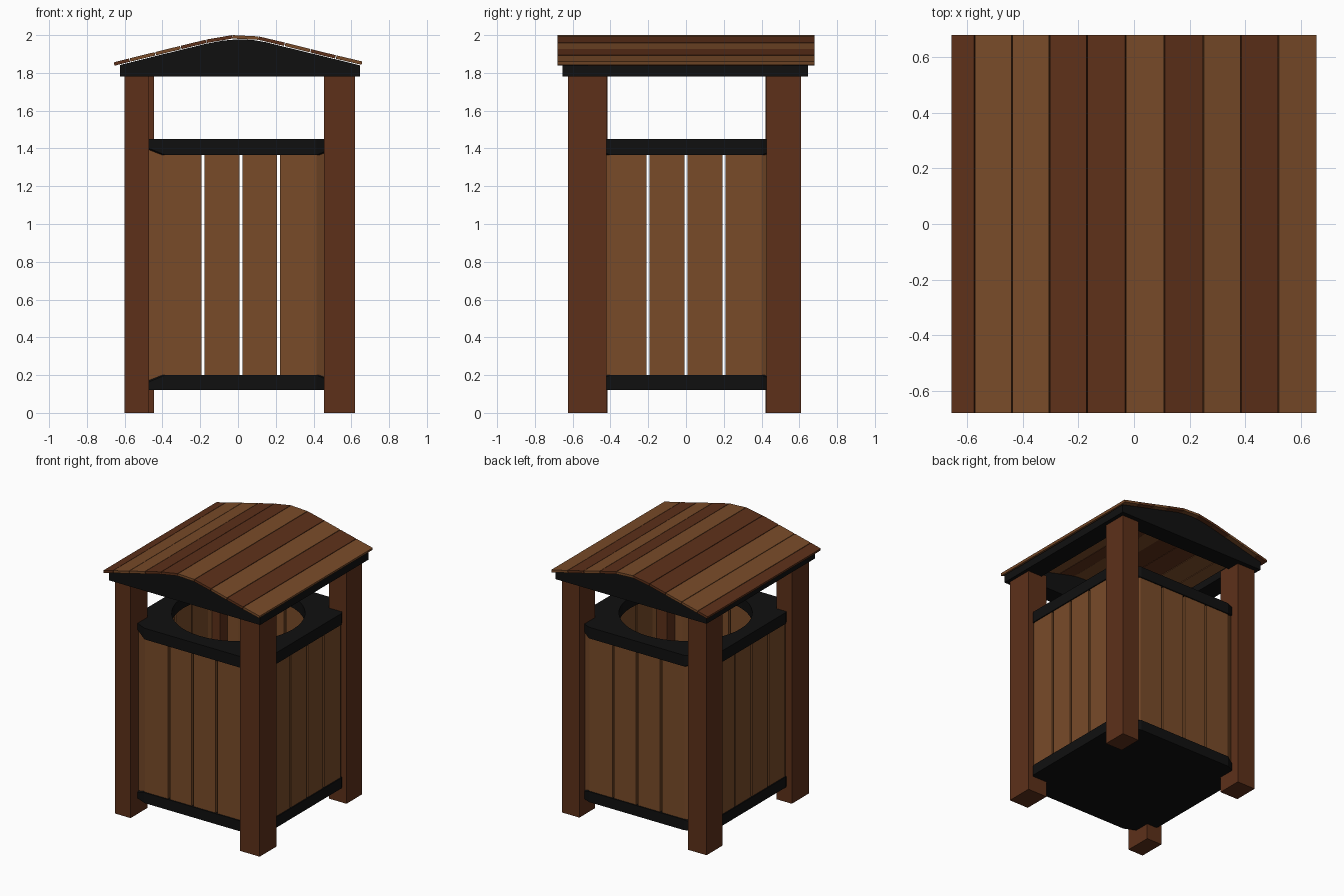
import bpy, bmesh, math
from mathutils import Vector

if "Cube" in bpy.data.objects:
    bpy.data.objects.remove(bpy.data.objects["Cube"])


def material(name, rgb):
    m = bpy.data.materials.new(name)
    m.diffuse_color = (*rgb, 1)
    m.use_nodes = True
    m.node_tree.nodes["Principled BSDF"].inputs["Base Color"].default_value = m.diffuse_color
    return m


DARK = material("dark_wood", (0.11, 0.03, 0.01))
LIGHT = material("light_wood", (0.19, 0.07, 0.022))
BLACK = material("black_metal", (0.005, 0.005, 0.005))


def make(name, verts, faces, mat):
    me = bpy.data.meshes.new(name)
    me.from_pydata(verts, [], faces)
    bm = bmesh.new()
    bm.from_mesh(me)
    bmesh.ops.recalc_face_normals(bm, faces=bm.faces)
    bm.to_mesh(me)
    bm.free()
    me.materials.append(mat)
    ob = bpy.data.objects.new(name, me)
    bpy.context.collection.objects.link(ob)
    return ob


def prism(name, a, b, mat):
    """Solid between two matching outlines."""
    n = len(a)
    sides = [(i, (i + 1) % n, (i + 1) % n + n, i + n) for i in range(n)]
    return make(name, list(a) + list(b),
                [tuple(range(n)), tuple(range(n, 2 * n))] + sides, mat)


def box(name, x0, x1, y0, y1, z0, z1, mat):
    plan = [(x0, y0), (x1, y0), (x1, y1), (x0, y1)]
    return prism(name, [(x, y, z0) for x, y in plan],
                 [(x, y, z1) for x, y in plan], mat)


# Corner posts (slightly irregular timbers)
box("front_right_post", 0.455, 0.62, -0.625, -0.42, 0, 1.80, DARK)
box("front_left_post", -0.60, -0.47, -0.62, -0.415, 0, 1.80, DARK)
box("back_right_post", 0.47, 0.615, 0.425, 0.61, 0, 1.80, DARK)
box("back_left_post", -0.60, -0.445, 0.42, 0.61, 0, 1.80, DARK)

# Bin body: base and collar are square slabs with clipped, thinner corners
CX, HALF, FLAT, CORNER = 0.015, 0.575, 0.40, 0.52


def turn(x, y, k):
    for _ in range(k):
        x, y = -y, x
    return x + CX, y


def slab(name, z_flat, z_edge, dz):
    verts = []
    for k in range(4):
        for (x, y), d in (((-FLAT, -HALF), 0), ((FLAT, -HALF), 0),
                          ((CORNER, -CORNER), dz)):
            verts.append((*turn(x, y, k), z_edge + d))
    verts += [(x, y, z_flat) for x, y, _ in verts]
    faces = [tuple(range(12, 24)), tuple(i for i in range(12) if i % 3 != 2)]
    faces += [(i, i + 1, (i + 2) % 12) for i in (1, 4, 7, 10)]
    faces += [(i, (i + 1) % 12, (i + 1) % 12 + 12, i + 12) for i in range(12)]
    return make(name, verts, faces, BLACK)


slab("base_plate", 0.12, 0.20, -0.05)
collar = slab("top_collar", 1.45, 1.365, 0.05)

# Round opening in the collar
ring = [(0.46 * math.cos(i * math.tau / 48) + 0.003, 0.46 * math.sin(i * math.tau / 48))
        for i in range(48)]
cutter = prism("opening_cutter", [(x, y, 1.2) for x, y in ring],
               [(x, y, 1.6) for x, y in ring], BLACK)
cutter.hide_render = True
mod = collar.modifiers.new("opening", 'BOOLEAN')
mod.operation, mod.solver, mod.object = 'DIFFERENCE', 'EXACT', cutter
bpy.context.view_layer.objects.active = collar
bpy.ops.object.modifier_apply(modifier=mod.name)
bpy.data.objects.remove(cutter)


# Wall boards on each side, plus two narrow ones around each corner
def wall_board(name, p, q, k):
    p, q = Vector(turn(*p, k)), Vector(turn(*q, k))
    d = (q - p).normalized()
    inward = Vector((-d.y, d.x)) * 0.025
    plan = [p, q, q + inward, p + inward]
    prism(name, [(v.x, v.y, 0.14) for v in plan],
          [(v.x, v.y, 1.425) for v in plan], LIGHT)


for k, side in enumerate(("front", "right", "back", "left")):
    y = -HALF + 0.008
    for i in range(4):
        x0, x1 = -FLAT + 0.2 * i, -FLAT + 0.2 * (i + 1)
        wall_board(f"{side}_wall_board_{i + 1}",
                   (x0 + (0.008 if i else 0), y), (x1 - (0.008 if i < 3 else 0), y), k)
    c = CORNER - 0.008
    wall_board(f"{side}_corner_board_a", (FLAT, y), (c, -c), k)
    wall_board(f"{side}_corner_board_b", (c, -c), (-y, -FLAT), k)

# Curved roof boards
ROOF = [(-.66, 1.855), (-.575, 1.877), (-.44, 1.91), (-.305, 1.943), (-.17, 1.976),
        (-.03, 2.0), (.11, 1.993), (.25, 1.96), (.385, 1.926), (.52, 1.893), (.66, 1.86)]
for i, tone in enumerate("DLLDDLDLDL"):
    a, b = Vector(ROOF[i]), Vector(ROOF[i + 1])
    d = (b - a).normalized()
    a, b = a + d * 0.002, b - d * 0.002
    down = Vector((d.y, -d.x)) * 0.018
    prof = [a, b, b + down, a + down]
    prism(f"roof_board_{i + 1}", [(v.x, -0.68, v.y) for v in prof],
          [(v.x, 0.68, v.y) for v in prof], DARK if tone == "D" else LIGHT)

# Roof frame: two arched gables and two side rails
arch = [(-.625, 1.78), (.645, 1.78), (.645, 1.84), (.52, 1.871), (.385, 1.904),
        (.25, 1.937), (.15, 1.962), (.08, 1.974), (0, 1.978), (-.08, 1.971),
        (-.17, 1.954), (-.305, 1.921), (-.44, 1.888), (-.625, 1.842)]
for name, y0, y1 in (("front_gable", -0.655, -0.52), ("back_gable", 0.51, 0.645)):
    prism(name, [(x, y0, z) for x, z in arch], [(x, y1, z) for x, z in arch], BLACK)
box("right_roof_rail", 0.50, 0.645, -0.52, 0.51, 1.78, 1.838, BLACK)
box("left_roof_rail", -0.625, -0.48, -0.52, 0.51, 1.78, 1.838, BLACK)
